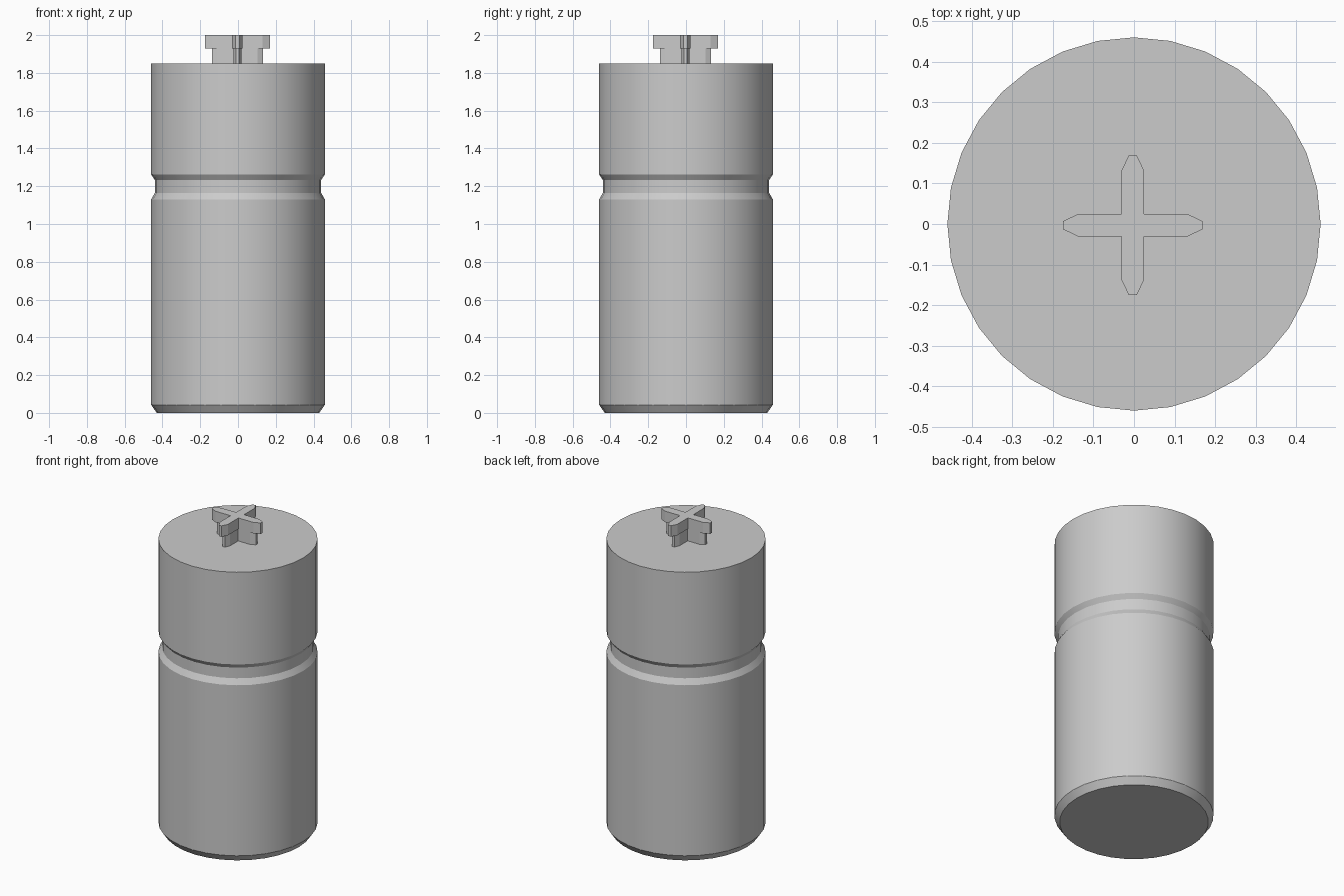
import bpy, bmesh, math

if "Cube" in bpy.data.objects:
    bpy.data.objects.remove(bpy.data.objects["Cube"], do_unlink=True)

SIDES = 32
grey = bpy.data.materials.new("plain_grey")
grey.use_nodes = True
colour = (0.6, 0.6, 0.6, 1)
grey.diffuse_color = colour
grey.node_tree.nodes["Principled BSDF"].inputs["Base Color"].default_value = colour


def finish(bm, name):
    bmesh.ops.recalc_face_normals(bm, faces=bm.faces)
    mesh = bpy.data.meshes.new(name)
    bm.to_mesh(mesh)
    bm.free()
    mesh.materials.append(grey)
    obj = bpy.data.objects.new(name, mesh)
    bpy.context.collection.objects.link(obj)
    return obj


def skin(bm, rings):
    """Bridge a stack of equal rings and cap both ends."""
    loops = [[bm.verts.new(p) for p in ring] for ring in rings]
    n = len(loops[0])
    for low, high in zip(loops, loops[1:]):
        for i in range(n):
            j = (i + 1) % n
            bm.faces.new((low[i], low[j], high[j], high[i]))
    bm.faces.new(loops[0][::-1])
    bm.faces.new(loops[-1])


def circle(radius, z):
    return [(radius * math.cos(math.tau * i / SIDES),
             radius * math.sin(math.tau * i / SIDES), z) for i in range(SIDES)]


# Cylindrical body with chamfered base and a groove
profile = [(0.43, 0), (0.46, 0.043), (0.46, 1.13), (0.44, 1.165),
           (0.44, 1.233), (0.46, 1.262), (0.46, 1.85)]
bm = bmesh.new()
skin(bm, [circle(r, z) for r, z in profile])
body = finish(bm, "grooved_body")
bpy.ops.object.select_all(action='DESELECT')
body.select_set(True)
bpy.context.view_layer.objects.active = body
bpy.ops.object.shade_smooth_by_angle(angle=math.radians(25))


# Cross-shaped outline with tapered arm tips
def cross(scale, z):
    arm = [(0.028, -0.028), (0.134, -0.028), (0.172, -0.010),
           (0.172, 0.010), (0.134, 0.028)]
    ring = []
    for turn in range(4):
        for x, y in arm:
            for _ in range(turn):
                x, y = -y, x
            ring.append((x * scale - 0.003, y * scale - 0.003, z))
    return ring


# Connector: narrow stem under a wider head
bm = bmesh.new()
skin(bm, [cross(0.79, 1.85), cross(0.79, 1.93), cross(1, 1.93), cross(1, 2)])
finish(bm, "cross_connector")
